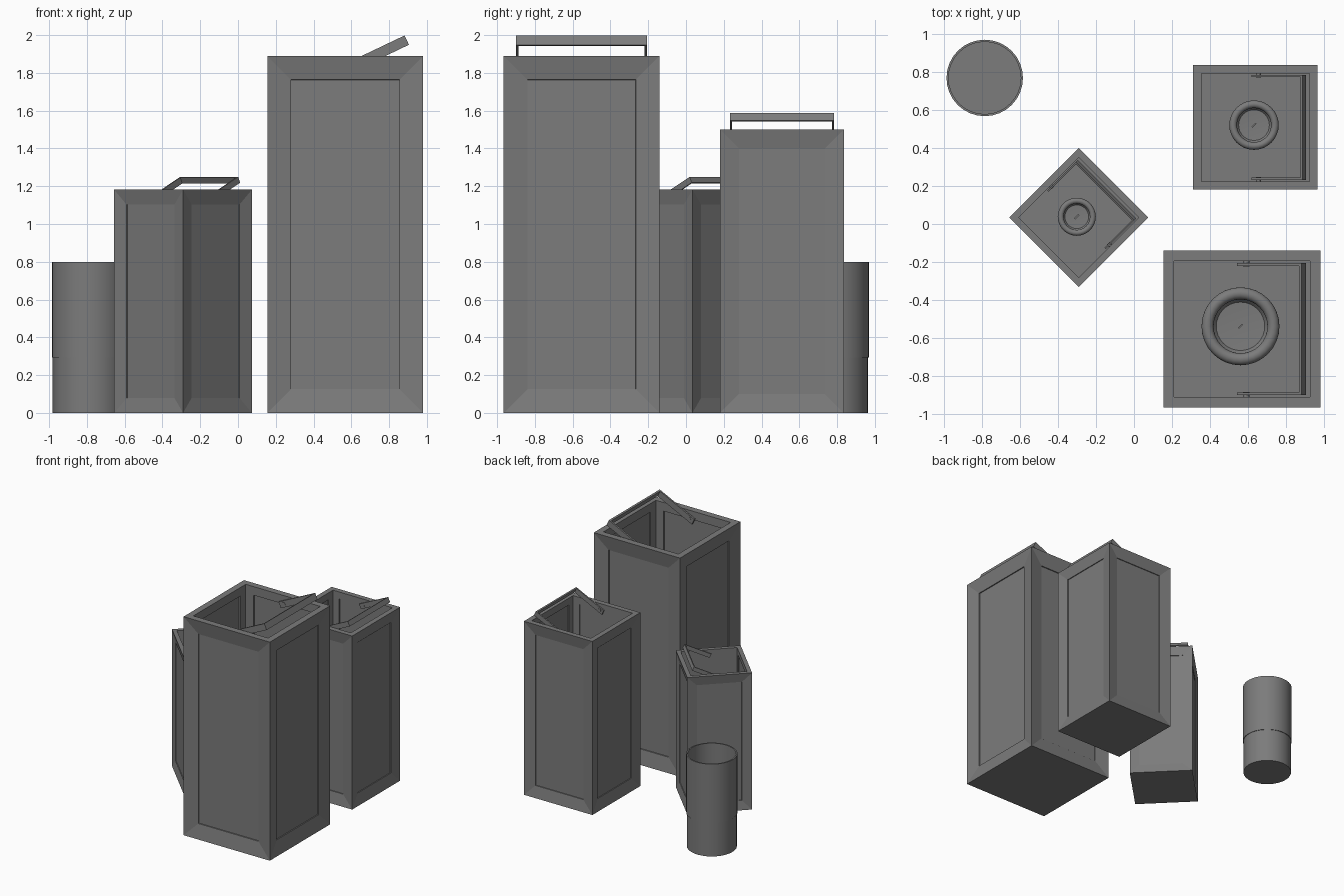
import bpy, bmesh
from math import radians, pi, sin, cos
from mathutils import Matrix, Vector

if "Cube" in bpy.data.objects:
    bpy.data.objects.remove(bpy.data.objects["Cube"], do_unlink=True)

grey = bpy.data.materials.new("mid grey")
grey.use_nodes = True
grey.diffuse_color = (0.2, 0.2, 0.2, 1)
grey.node_tree.nodes["Principled BSDF"].inputs["Base Color"].default_value = (0.2, 0.2, 0.2, 1)


def finish(bm, name, matrix, smooth=False):
    bm.normal_update()
    mesh = bpy.data.meshes.new(name)
    bm.to_mesh(mesh)
    bm.free()
    mesh.materials.append(grey)
    obj = bpy.data.objects.new(name, mesh)
    bpy.context.collection.objects.link(obj)
    obj.matrix_world = matrix
    if smooth:
        bpy.ops.object.select_all(action="DESELECT")
        obj.select_set(True)
        bpy.context.view_layer.objects.active = obj
        bpy.ops.object.shade_smooth_by_angle(angle=radians(35))
    return obj


def add_box(bm, size, centre, turn=Matrix()):
    m = Matrix.Translation(centre) @ turn @ Matrix.Diagonal((*size, 1))
    return bmesh.ops.create_cube(bm, size=1, matrix=m)


def lathe(name, profile, matrix, steps):
    bm = bmesh.new()
    verts = [bm.verts.new((r, 0, z)) for r, z in profile]
    edges = [bm.edges.new(pair) for pair in zip(verts, verts[1:])]
    bmesh.ops.spin(bm, geom=verts + edges, cent=(0, 0, 0), axis=(0, 0, 1),
                   angle=2 * pi, steps=steps)
    bmesh.ops.remove_doubles(bm, verts=bm.verts, dist=0.0005)
    bmesh.ops.recalc_face_normals(bm, faces=bm.faces)
    return finish(bm, name, matrix, smooth=True)


def inset(bm, faces, thickness, depth):
    bmesh.ops.inset_individual(bm, faces=faces, thickness=thickness,
                               depth=depth, use_even_offset=True)


HEIGHT = 2.29   # lantern proportions for a width of one
WALL = 0.067


def lantern_body(name, matrix):
    bm = bmesh.new()
    add_box(bm, (1, 1, HEIGHT), (0, 0, HEIGHT / 2))
    bm.normal_update()
    sides = [f for f in bm.faces if abs(f.normal.z) < 0.5]
    top = [f for f in bm.faces if f.normal.z > 0.5]
    # sloping frames with a small step down to each pane
    inset(bm, sides, 0.152, -0.028)
    inset(bm, sides, 0.001, -0.010)
    # open top, hollowed down to the floor
    inset(bm, top, WALL, 0)
    before = set(bm.faces)
    inset(bm, top, 0, 0.06 - HEIGHT)
    walls = [f for f in bm.faces if f not in before]
    bm.normal_update()
    # shallow pane recess on the inner walls
    inset(bm, walls, 0.09, 0)
    inset(bm, walls, 0.001, -0.012)
    finish(bm, name, matrix)


def lantern_handle(name, matrix):
    # flat strap bent in a U, tilted about a pivot below the rim
    length, width, strap, half = 0.437, 0.066, 0.018, 0.421
    tilt = Matrix.Translation((0, 0, HEIGHT - 0.086)) @ Matrix.Rotation(radians(-25.5), 4, "Y")
    bm = bmesh.new()
    for side in (-1, 1):
        add_box(bm, (length + 0.02, strap, width),
                (length / 2 - 0.01, side * (half - strap / 2), 0))
        pin = Matrix.Translation((0.03, side * (half + 0.004), 0)) @ Matrix.Rotation(pi / 2, 4, "X")
        bmesh.ops.create_cone(bm, cap_ends=True, segments=12, radius1=0.02,
                              radius2=0.02, depth=0.05, matrix=pin)
    add_box(bm, (strap, 2 * half, width), (length - strap / 2, 0, 0))
    finish(bm, name, matrix @ tilt)


def candle(name, radius, height, matrix):
    # pillar with a rounded rim around a sunken pool
    bead = radius * 0.155
    rim = [(radius - bead + bead * cos(a * pi / 8), height - bead + bead * sin(a * pi / 8))
           for a in range(9)]
    pool = radius - 2 * bead
    profile = [(0, 0), (radius, 0)] + rim + [(pool, height - 2 * bead),
                                            (pool * 0.9, height - 2.6 * bead),
                                            (0, height - 2.9 * bead)]
    lathe(name, profile, matrix, 32)
    bm = bmesh.new()
    add_box(bm, (0.03, 0.008, radius * 0.35), (0, 0, height - 2.2 * bead),
            Matrix.Rotation(radians(45), 4, "Z"))
    finish(bm, name + "_wick", matrix)


# name, width, centre, turn, candle radius, candle height, candle shift
lanterns = [
    ("large", 0.825, (0.568, -0.553), 0, 0.205, 1.0, (-0.008, 0.015)),
    ("medium", 0.655, (0.638, 0.508), 0, 0.13, 0.75, (-0.007, 0.012)),
    ("small", 0.516, (-0.291, 0.034), 45, 0.1, 0.6, (-0.01, 0.004)),
]
for name, width, (x, y), turn, radius, height, (dx, dy) in lanterns:
    place = Matrix.Translation((x, y, 0)) @ Matrix.Rotation(radians(turn), 4, "Z") @ Matrix.Scale(width, 4)
    lantern_body(name + "_lantern_body", place)
    lantern_handle(name + "_lantern_handle", place)
    candle(name + "_candle", radius, height,
           Matrix.Translation((x + dx, y + dy, 0.06 * width)))

# standing cup: solid base and a thin open sleeve above it
cup_place = Matrix.Translation((-0.785, 0.768, 0))
lathe("cup_base", [(0, 0), (0.196, 0), (0.196, 0.30), (0, 0.30)], cup_place, 32)
lathe("cup_sleeve", [(0.201, 0.292), (0.201, 0.8), (0.19, 0.8), (0.19, 0.292), (0.201, 0.292)],
      cup_place, 32)
